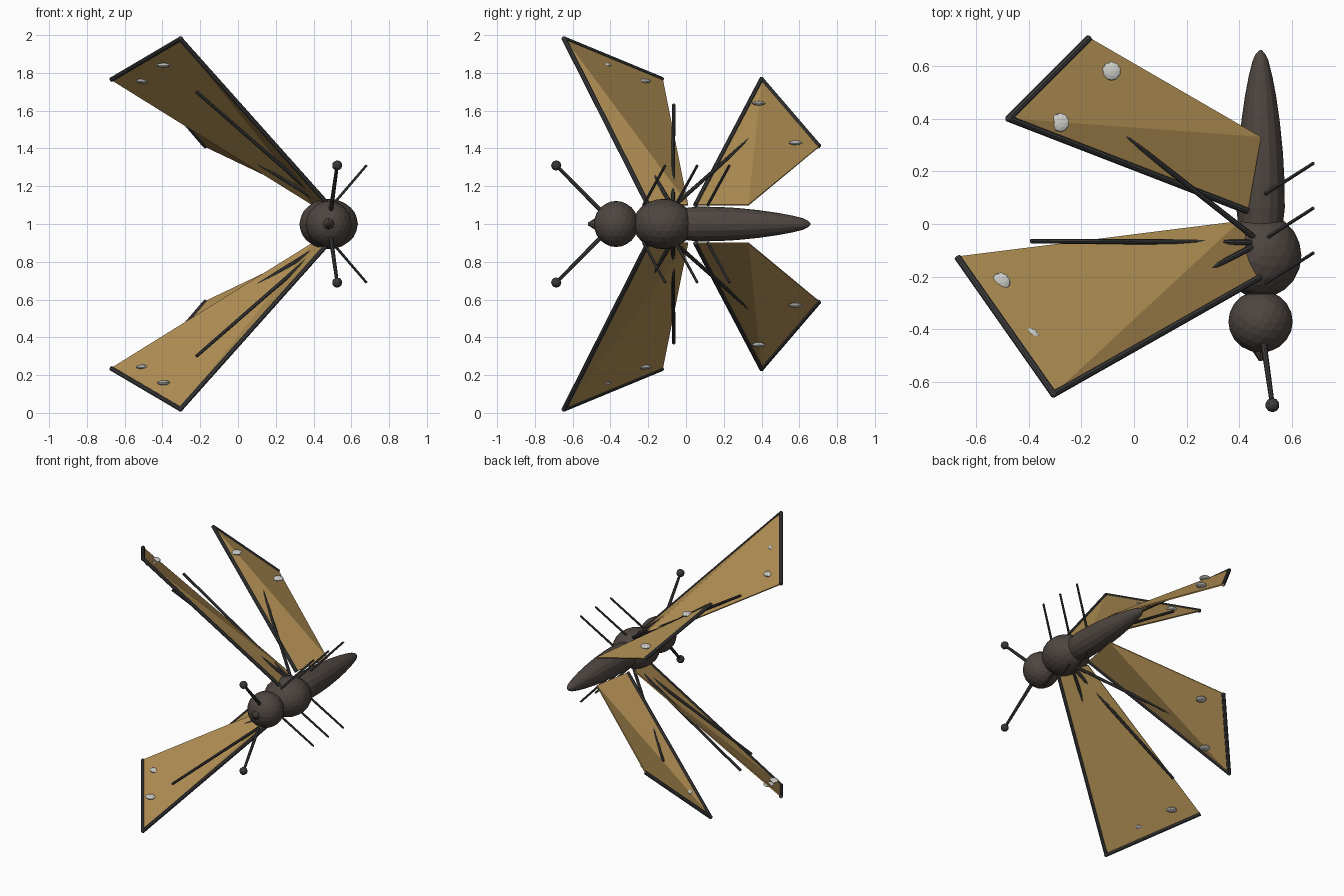
import bpy, bmesh, math
from mathutils import Vector, Matrix

if "Cube" in bpy.data.objects:
    bpy.data.objects.remove(bpy.data.objects["Cube"])


def material(name, rgb):
    m = bpy.data.materials.new(name)
    m.diffuse_color = (*rgb, 1)
    m.use_nodes = True
    m.node_tree.nodes["Principled BSDF"].inputs["Base Color"].default_value = m.diffuse_color
    return m


BODY = material("dark_brown", (0.075, 0.06, 0.052))
DARK = material("charcoal", (0.045, 0.045, 0.045))
GOLD = material("gold", (0.45, 0.28, 0.09))
PALE = material("pale_grey", (0.6, 0.6, 0.57))


def finish(bm, name, mat):
    bmesh.ops.recalc_face_normals(bm, faces=bm.faces)
    me = bpy.data.meshes.new(name)
    bm.to_mesh(me)
    bm.free()
    ob = bpy.data.objects.new(name, me)
    bpy.context.collection.objects.link(ob)
    me.materials.append(mat)
    return ob


def flip(p, s):
    # mirror a point in the plane z = 1
    return Vector((p[0], p[1], 1 + s * (p[2] - 1)))


def ball(name, centre, radii, mat, sub=3):
    bm = bmesh.new()
    bmesh.ops.create_icosphere(bm, subdivisions=sub, radius=1)
    bm.transform(Matrix.Translation(centre) @ Matrix.Diagonal((*radii, 1)))
    return finish(bm, name, mat)


def rod(name, a, b, r1, r2, mat, sides=8):
    a, b = Vector(a), Vector(b)
    d = b - a
    bm = bmesh.new()
    bmesh.ops.create_cone(bm, cap_ends=True, segments=sides, radius1=r1,
                          radius2=r2, depth=d.length)
    bm.transform(Matrix.Translation((a + b) / 2)
                 @ d.to_track_quat('Z', 'Y').to_matrix().to_4x4())
    return finish(bm, name, mat)


def lathe_y(name, profile, x, z, mat, sides=16):
    bm = bmesh.new()
    rings = [[bm.verts.new((x + r * math.cos(2 * math.pi * i / sides), y,
                            z + r * math.sin(2 * math.pi * i / sides)))
              for i in range(sides)] for y, r in profile]
    for lo, hi in zip(rings, rings[1:]):
        for i in range(sides):
            j = (i + 1) % sides
            bm.faces.new((lo[i], lo[j], hi[j], hi[i]))
    bm.faces.new(rings[0])
    bm.faces.new(rings[-1])
    return finish(bm, name, mat)


def membrane(name, pts, tris):
    bm = bmesh.new()
    v = [bm.verts.new(p) for p in pts]
    for t in tris:
        bm.faces.new([v[i] for i in t])
    ob = finish(bm, name, GOLD)
    sol = ob.modifiers.new("thickness", 'SOLIDIFY')
    sol.thickness = 0.008
    sol.offset = 0
    return ob


# body
ball("head", (0.48, -0.37, 1), (0.122, 0.118, 0.122), BODY)
ball("thorax", (0.48, -0.12, 1), (0.155, 0.16, 0.133), BODY)
lathe_y("abdomen", [(-0.03, 0.07), (0.0, 0.085), (0.06, 0.092), (0.16, 0.091),
                    (0.27, 0.085), (0.38, 0.074), (0.48, 0.06), (0.56, 0.045),
                    (0.62, 0.03), (0.645, 0.018), (0.66, 0.004)],
        0.48, 1, BODY)
rod("mouth_tip", (0.48, -0.46, 1), (0.48, -0.52, 1), 0.045, 0.006, BODY)

# wing outlines: root front, tip, outer rear, root rear
FORE = [(0.48, -0.20, 1.10), (-0.305, -0.645, 1.98), (-0.67, -0.125, 1.765), (0.40, 0.01, 1.10)]
HIND = [(0.43, 0.05, 1.10), (-0.475, 0.40, 1.765), (-0.17, 0.705, 1.41), (0.48, 0.33, 1.10)]
SPOTS = [(-0.505, -0.22, 1.757), (-0.395, -0.43, 1.84),
         (-0.28, 0.385, 1.64), (-0.085, 0.58, 1.43)]
VEINS = [(-0.22, -0.435, 1.70), (-0.39, -0.065, 1.63), (-0.08, 0.37, 1.48)]

for side, s in (("upper", 1), ("lower", -1)):
    # wings with dark leading and outer edges
    for wing, pts, tris in (("forewing", FORE, [(0, 1, 3), (1, 2, 3)]),
                            ("hindwing", HIND, [(0, 1, 3), (1, 2, 3)])):
        p = [flip(q, s) for q in pts]
        membrane(f"{side}_{wing}", p, tris)
        rod(f"{side}_{wing}_leading_edge", p[0], p[1], 0.013, 0.013, DARK)
        rod(f"{side}_{wing}_outer_edge", p[1], p[2], 0.013, 0.013, DARK)
        ball(f"{side}_{wing}_corner", p[1], (0.014,) * 3, DARK, 2)
    # pale wing spots
    for i, q in enumerate(SPOTS):
        ball(f"{side}_wing_spot_{i + 1}", flip(q, s), (0.036, 0.036, 0.013), PALE, 2)
    # wing veins
    for i, q in enumerate(VEINS):
        rod(f"{side}_wing_vein_{i + 1}", flip((0.48, -0.07, 1.09), s), flip(q, s),
            0.011, 0.009, DARK)
    # thin legs
    for i in range(3):
        y = -0.11 + 0.17 * i
        rod(f"{side}_leg_{i + 1}", flip((0.50, y - 0.115, 1.10), s),
            flip((0.68, y, 1.31), s), 0.008, 0.007, DARK, 6)
    # antenna
    tip = flip((0.525, -0.687, 1.31), s)
    rod(f"{side}_antenna", flip((0.49, -0.44, 1.06), s), tip, 0.012, 0.009, DARK)
    ball(f"{side}_antenna_knob", tip, (0.027,) * 3, DARK, 2)
